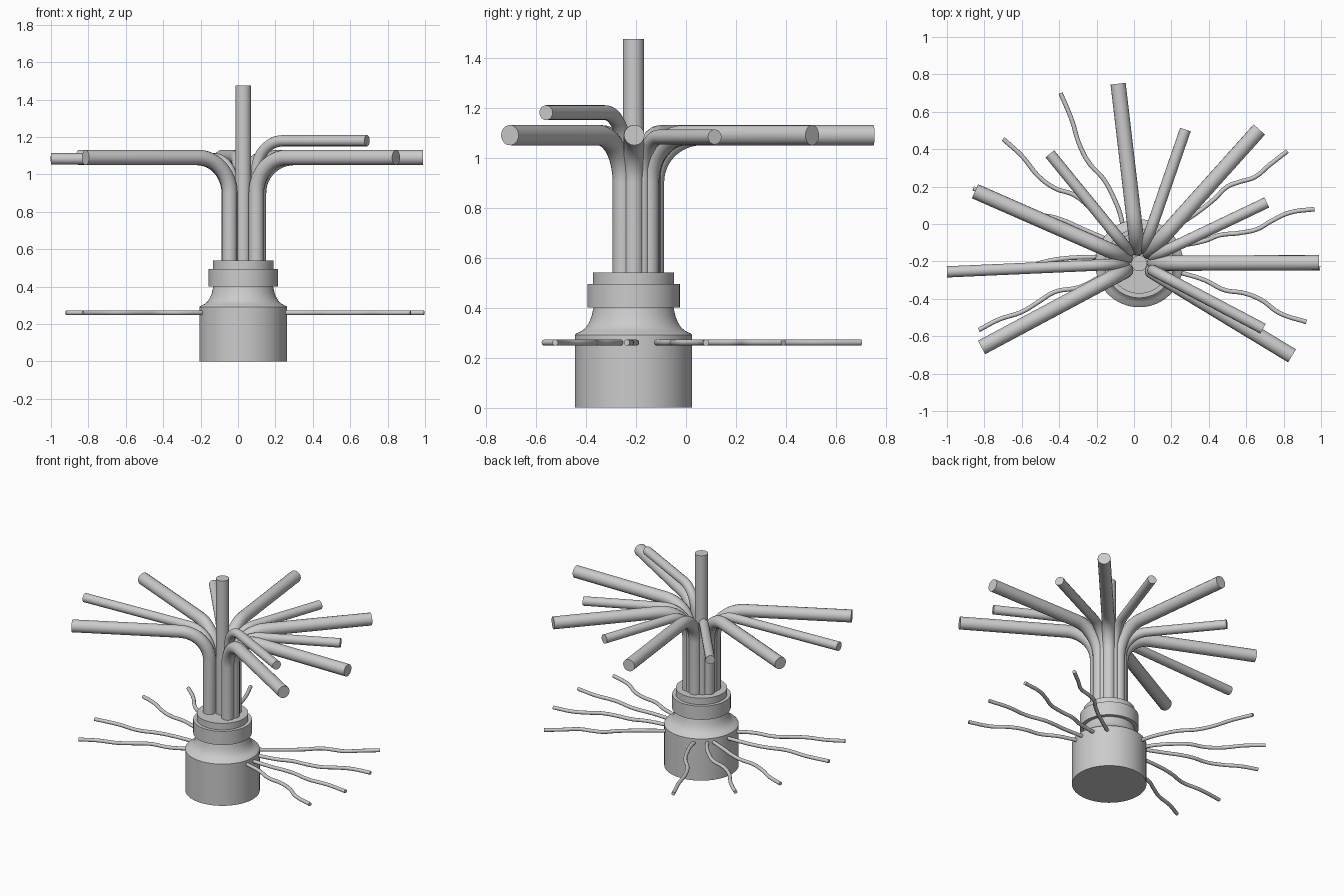
import bpy
from math import cos, sin, pi, hypot

if "Cube" in bpy.data.objects:
    bpy.data.objects.remove(bpy.data.objects["Cube"])

CX, CY = 0.028, -0.21  # vertical axis of the stand


def smooth(ob):
    bpy.ops.object.select_all(action='DESELECT')
    ob.select_set(True)
    bpy.context.view_layer.objects.active = ob
    bpy.ops.object.shade_smooth_by_angle()


def lathe(name, profile, n=64):
    verts = [(CX + r * cos(2 * pi * i / n), CY + r * sin(2 * pi * i / n), z)
             for r, z in profile for i in range(n)]
    faces = [(k * n + i, k * n + (i + 1) % n, (k + 1) * n + (i + 1) % n, (k + 1) * n + i)
             for k in range(len(profile) - 1) for i in range(n)]
    top = (len(profile) - 1) * n
    faces += [tuple(range(n))[::-1], tuple(range(top, top + n))]
    me = bpy.data.meshes.new(name)
    me.from_pydata(verts, [], faces)
    ob = bpy.data.objects.new(name, me)
    bpy.context.collection.objects.link(ob)
    smooth(ob)


def tube(name, pts, r, curved=False):
    cu = bpy.data.curves.new(name, 'CURVE')
    cu.dimensions = '3D'
    cu.bevel_depth, cu.bevel_resolution = r, 6
    cu.use_fill_caps = True
    cu.resolution_u = 8
    if curved:
        sp = cu.splines.new('BEZIER')
        sp.bezier_points.add(len(pts) - 1)
        for p, co in zip(sp.bezier_points, pts):
            p.co = co
            p.handle_left_type = p.handle_right_type = 'AUTO'
    else:
        sp = cu.splines.new('POLY')
        sp.points.add(len(pts) - 1)
        for p, co in zip(sp.points, pts):
            p.co = (*co, 1)
    ob = bpy.data.objects.new(name, cu)
    bpy.context.collection.objects.link(ob)
    bpy.ops.object.select_all(action='DESELECT')
    ob.select_set(True)
    bpy.context.view_layer.objects.active = ob
    bpy.ops.object.convert(target='MESH')
    smooth(bpy.context.object)


# turned base with flared neck and stepped collar
lathe("base", [(0.235, 0), (0.235, 0.29), (0.228, 0.297), (0.208, 0.306), (0.191, 0.32),
               (0.178, 0.34), (0.168, 0.365), (0.16, 0.40), (0.185, 0.40), (0.185, 0.495),
               (0.162, 0.495), (0.162, 0.54)])

# central pole
lathe("centre_pole", [(0.042, 0.5), (0.042, 1.475)], 32)

# bent branches: end x, end y, height, radius, bend radius
branches = [
    (-0.085, 0.75, 1.09, 0.041, 0.19), (0.67, 0.505, 1.09, 0.041, 0.19),
    (0.99, -0.207, 1.09, 0.041, 0.19), (0.845, -0.705, 1.09, 0.041, 0.19),
    (-0.815, -0.66, 1.09, 0.041, 0.19), (-1.0, -0.256, 1.083, 0.03, 0.16),
    (-0.85, 0.175, 1.09, 0.041, 0.19), (-0.45, 0.375, 1.083, 0.03, 0.16),
    (0.275, 0.505, 1.083, 0.03, 0.16), (0.71, 0.115, 1.083, 0.03, 0.16),
    (0.69, -0.56, 1.18, 0.03, 0.16)]
for i, (ex, ey, h, r, bend) in enumerate(branches):
    length = hypot(ex - CX, ey - CY)
    ux, uy = (ex - CX) / length, (ey - CY) / length
    ring = 0.082
    path = [(ring, 0.5)]
    for k in range(13):
        a = k / 12 * pi / 2
        path.append((ring + bend * (1 - cos(a)), h - bend + bend * sin(a)))
    path.append((length, h))
    tube(f"branch_{i + 1}", [(CX + ux * d, CY + uy * d, z) for d, z in path], r)

# wavy roots spreading from the base
roots = [
    [(-.06, -.03), (-.067, .027), (-.11, .144), (-.163, .24), (-.24, .326), (-.29, .42), (-.334, .56), (-.393, .70)],
    [(-.13, -.05), (-.16, 0), (-.24, .09), (-.32, .155), (-.42, .19), (-.505, .25), (-.60, .364), (-.70, .455)],
    [(-.15, -.08), (-.29, -.02), (-.37, .016), (-.45, .04), (-.55, .05), (-.65, .09), (-.75, .15), (-.86, .19)],
    [(-.17, -.175), (-.38, -.185), (-.48, -.203), (-.6, -.24), (-.75, -.24), (-.92, -.26)],
    [(-.16, -.27), (-.29, -.337), (-.425, -.364), (-.516, -.42), (-.60, -.47), (-.72, -.51), (-.83, -.567)],
    [(.23, -.255), (.377, -.30), (.484, -.353), (.59, -.37), (.68, -.406), (.778, -.476), (.922, -.524)],
    [(.23, -.20), (.40, -.205), (.55, -.20), (.70, -.225), (.85, -.22), (.995, -.237)],
    [(.22, -.12), (.377, -.09), (.457, -.06), (.564, -.048), (.66, -.027), (.735, .016), (.83, .06), (.965, .08)],
    [(.16, -.06), (.27, .015), (.35, .07), (.43, .134), (.50, .20), (.564, .225), (.644, .25), (.724, .315), (.82, .39)]]
for i, pts in enumerate(roots):
    tube(f"root_{i + 1}", [(x, y, 0.26) for x, y in pts], 0.012, True)
